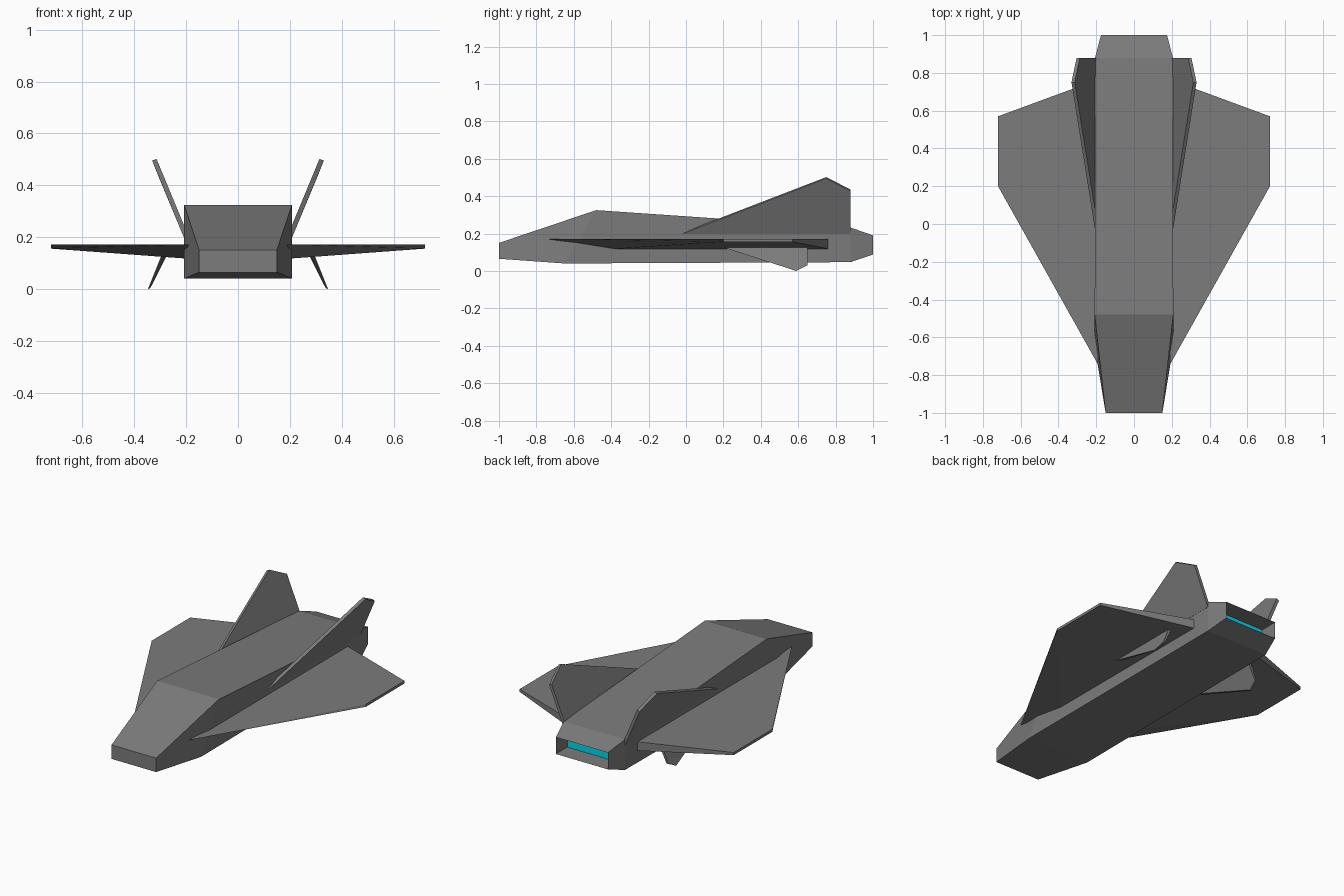
import bpy, bmesh

if "Cube" in bpy.data.objects:
    bpy.data.objects.remove(bpy.data.objects["Cube"])


def material(name, rgb):
    mat = bpy.data.materials.new(name)
    mat.diffuse_color = (*rgb, 1)
    mat.use_nodes = True
    mat.node_tree.nodes["Principled BSDF"].inputs["Base Color"].default_value = mat.diffuse_color
    return mat


grey = material("hull_grey", (0.2, 0.2, 0.2))
glow = material("engine_glow", (0.0, 0.7, 0.85))


def loft(name, rings, mirror=False):
    """Skin a series of matching point rings and cap both ends."""
    bm = bmesh.new()
    vs = [[bm.verts.new(p) for p in r] for r in rings]
    for a, b in zip(vs, vs[1:]):
        n = len(a)
        for i in range(n):
            j = (i + 1) % n
            bm.faces.new((a[i], a[j], b[j], b[i]))
    bm.faces.new(vs[0])
    bm.faces.new(vs[-1])
    bmesh.ops.recalc_face_normals(bm, faces=bm.faces)
    me = bpy.data.meshes.new(name)
    bm.to_mesh(me)
    bm.free()
    me.materials.append(grey)
    ob = bpy.data.objects.new(name, me)
    bpy.context.collection.objects.link(ob)
    if mirror:
        mod = ob.modifiers.new("mirror", 'MIRROR')
        mod.use_mirror_merge = False
    return ob


def section(w, y_bot, z_bot, y_top, z_top):
    """Four-corner hull section of half width w."""
    return [(-w, y_bot, z_bot), (w, y_bot, z_bot), (w, y_top, z_top), (-w, y_top, z_top)]


# Hull from nose to tail, then folded inward for the engine recess
hull = loft("hull", [
    section(0.15, -1, 0.065, -1, 0.15),
    section(0.208, -0.65, 0.04, -0.48, 0.325),
    section(0.206, 0.88, 0.047, 0.88, 0.232),
    section(0.175, 1, 0.088, 1, 0.19),
    section(0.175, 0.89, 0.088, 0.89, 0.19),
])

# Engine glow on the recess back wall
hull.data.materials.append(glow)
hull.data.polygons[len(hull.data.polygons) - 1].material_index = 1

# Delta wings: flat top, underside thinning toward the tip
loft("wing", [
    [(0.19, -0.745, 0.172), (0.72, 0.2, 0.172), (0.72, 0.57, 0.172), (0.19, 0.765, 0.172)],
    [(0.19, -0.4, 0.117), (0.72, 0.2, 0.156), (0.72, 0.57, 0.156), (0.19, 0.765, 0.117)],
], mirror=True)

# Canted tail fins of even thickness
outer = [(0.208, -0.02, 0.198), (0.331, 0.75, 0.495), (0.304, 0.88, 0.428), (0.208, 0.88, 0.198)]
inner = [(x - 0.017, y, z + 0.007) for x, y, z in outer]
loft("tail_fin", [outer, inner], mirror=True)

# Small wedge-shaped fins under the wings
loft("belly_fin", [
    [(0.291, 0.155, 0.14), (0.347, 0.59, 0.0), (0.335, 0.65, 0.03), (0.291, 0.65, 0.14)],
    [(0.27, 0.155, 0.14), (0.339, 0.59, 0.003), (0.324, 0.65, 0.03), (0.27, 0.65, 0.14)],
], mirror=True)
